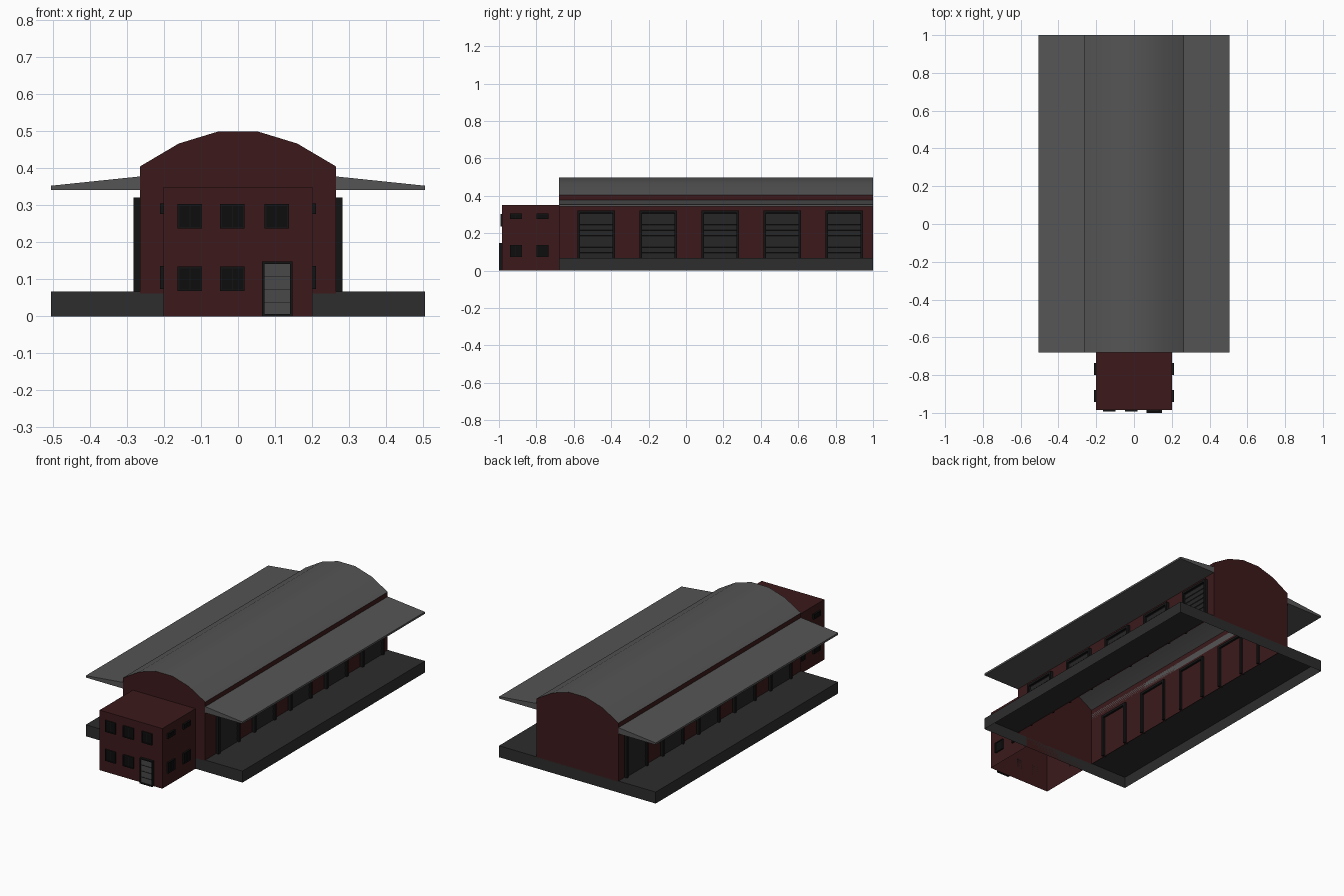
import bpy, bmesh, math

if "Cube" in bpy.data.objects:
    bpy.data.objects.remove(bpy.data.objects["Cube"])


def material(name, r, g, b):
    m = bpy.data.materials.new(name)
    m.diffuse_color = (r, g, b, 1)
    m.use_nodes = True
    m.node_tree.nodes["Principled BSDF"].inputs["Base Color"].default_value = m.diffuse_color
    return m


BRICK = material("brick", 0.045, 0.010, 0.011)
ROOF = material("roof_metal", 0.09, 0.09, 0.09)
STONE = material("platform_concrete", 0.026, 0.026, 0.026)
SHUTTER = material("shutter", 0.018, 0.018, 0.018)
TRIM = material("dark_trim", 0.007, 0.007, 0.007)
GLASS = material("dark_glass", 0.004, 0.004, 0.004)
STEEL = material("door_steel", 0.065, 0.065, 0.065)


def make(name, verts, faces, mat, recalc=True):
    me = bpy.data.meshes.new(name)
    me.from_pydata(verts, [], faces)
    if recalc:
        bm = bmesh.new()
        bm.from_mesh(me)
        bmesh.ops.recalc_face_normals(bm, faces=bm.faces)
        bm.to_mesh(me)
        bm.free()
    me.materials.append(mat)
    ob = bpy.data.objects.new(name, me)
    bpy.context.collection.objects.link(ob)
    return ob


def box_data(lo, hi, open_bottom=False):
    v = [(x, y, z) for x in (lo[0], hi[0]) for y in (lo[1], hi[1]) for z in (lo[2], hi[2])]
    f = [(0, 1, 3, 2), (4, 6, 7, 5), (0, 4, 5, 1), (2, 3, 7, 6), (1, 5, 7, 3)]
    return v, f if open_bottom else f + [(0, 2, 6, 4)]


def boxes(name, items, mat):
    verts, faces = [], []
    for lo, hi in items:
        v, f = box_data(lo, hi)
        faces += [tuple(i + len(verts) for i in q) for q in f]
        verts += v
    return make(name, verts, faces, mat)


def mirror_x(ob):
    ob.modifiers.new("mirror", 'MIRROR').use_axis = (True, False, False)
    return ob


Y0, Y1 = -0.68, 1.0        # hall ends
HX, PX, PZ = 0.265, 0.505, 0.067

# Hall: side walls and arched end walls, open underneath
arch = [(HX, 0.405), (0.16, 0.467), (0.055, 0.499), (-0.055, 0.499), (-0.16, 0.467), (-HX, 0.405)]
prof = [(HX, PZ - 0.005)] + arch + [(-HX, PZ - 0.005)]
n = len(prof)
make("hall_walls", [(x, y, z) for y in (Y0, Y1) for x, z in prof],
     [tuple(range(n)), tuple(range(2 * n - 1, n - 1, -1)),
      (0, n, n + 1, 1), (n - 2, 2 * n - 2, 2 * n - 1, n - 1)], BRICK)

# Arched roof sheet
k = len(arch)
roof = make("arched_roof", [(x, y, z) for y in (Y0, Y1) for x, z in arch],
            [(i, i + k, i + k + 1, i + 1) for i in range(k - 1)], ROOF, recalc=False)
bpy.context.view_layer.objects.active = roof
roof.select_set(True)
bpy.ops.object.shade_smooth_by_angle(angle=math.radians(30))
roof.select_set(False)

# Wedge canopies over the loading platforms
wedge = [(HX, 0.342), (PX, 0.342), (PX, 0.353), (HX, 0.378)]
mirror_x(make("canopy", [(x, y, z) for y in (Y0, Y1) for x, z in wedge],
              [(0, 1, 2, 3), (7, 6, 5, 4)] + [(i, i + 4, (i + 1) % 4 + 4, (i + 1) % 4) for i in range(4)], ROOF))

# Platform: outer rim plus a deck strip on each side, hollow below
rim = [(-PX, Y0), (PX, Y0), (PX, Y1), (-PX, Y1)]
make("platform_rim", [(x, y, z) for z in (0, PZ) for x, y in rim],
     [(i, (i + 1) % 4, (i + 1) % 4 + 4, i + 4) for i in range(4)], STONE)
mirror_x(make("platform_deck", [(HX, Y0, PZ), (PX, Y0, PZ), (PX, Y1, PZ), (HX, Y1, PZ)],
              [(0, 1, 2, 3)], STONE, recalc=False))

# Loading doors: frame through the wall and ribbed shutter
for i in range(5):
    a = -0.58 + i * 0.3315
    b, t, top = a + 0.2, 0.014, 0.321
    xi, xo = HX - 0.012, 0.282
    mirror_x(boxes("loading_door_frame", [
        ((xi, a, PZ), (xo, a + t, top)), ((xi, b - t, PZ), (xo, b, top)),
        ((xi, a + t, top - t), (xo, b - t, top))], TRIM))
    h = (top - t - PZ) / 8
    rib = []
    for j in range(8):
        rib += [(0.272, PZ + j * h), (0.269, PZ + (j + 0.93) * h)]
    rib.append((0.272, top - t))
    m = len(rib)
    mirror_x(make("loading_door_shutter", [(x, y, z) for y in (a + t, b - t) for x, z in rib],
                  [(j, j + m, j + m + 1, j + 1) for j in range(m - 1)], SHUTTER, recalc=False))

# Front office block
OX, OY, OZ = 0.202, -0.985, 0.35
v, f = box_data((-OX, OY, 0), (OX, Y0, OZ), open_bottom=True)
make("office_block", v, f, BRICK)


def opening(name, mapper, c, z0, z1, w, t, out, fill, bars):
    """Frame, inner panel and dividing bars; mapper turns (along, depth, z) into box corners."""
    a, b = c - w / 2, c + w / 2
    parts = [(a, a + t, z0, z1), (b - t, b, z0, z1), (a + t, b - t, z1 - t, z1), (a + t, b - t, z0, z0 + t)]
    boxes(name + "_frame", [mapper(p, 0, out) for p in parts], TRIM)
    boxes(name + "_panel", [mapper((a + t, b - t, z0 + t, z1 - t), 0, out * 0.5)], fill)
    boxes(name + "_bars", [mapper(p, 0, out * 0.65) for p in bars], TRIM)


def on_front(p, d0, d1):
    return (p[0], OY - d1, p[2]), (p[1], OY - d0, p[3])


def on_side(s):
    def mapper(p, d0, d1):
        xs = sorted((s * (OX + d0), s * (OX + d1)))
        return (xs[0], p[0], p[2]), (xs[1], p[1], p[3])
    return mapper


# Front windows: three above, two below
for c, z in [(-0.13, 0.237), (-0.015, 0.237), (0.105, 0.237), (-0.13, 0.068), (-0.015, 0.068)]:
    opening("front_window", on_front, c, z, z + 0.066, 0.066, 0.005, 0.008, GLASS,
            [(c - 0.001, c + 0.001, z + 0.005, z + 0.061)])

# Side windows: short above, square below
for s in (-1, 1):
    for c in (-0.91, -0.767):
        for z0, z1 in ((0.276, 0.305), (0.074, 0.136)):
            opening("side_window", on_side(s), c, z0, z1, 0.064, 0.004, 0.009, GLASS,
                    [(c - 0.001, c + 0.001, z0 + 0.004, z1 - 0.004)])

# Entrance door with four panels
opening("entrance_door", on_front, 0.106, 0.0, 0.148, 0.082, 0.006, 0.015, STEEL,
        [(0.071, 0.141, z - 0.001, z + 0.001) for z in (0.037, 0.072, 0.107)])
